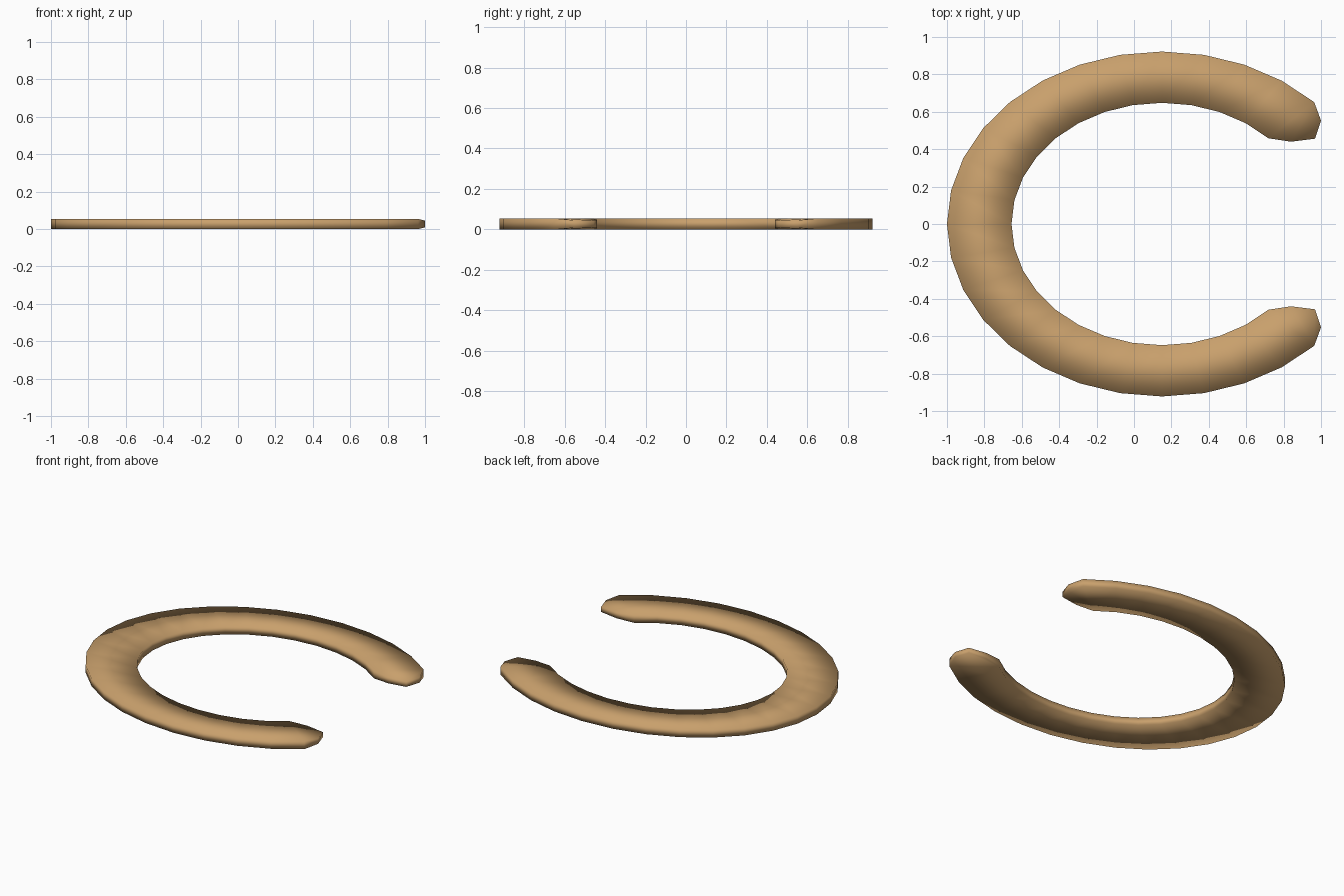
import bpy, bmesh, math

if "Cube" in bpy.data.objects:
    bpy.data.objects.remove(bpy.data.objects["Cube"])

H = 0.054
CX = 0.15
OUTER = (1.15, 0.922)
INNER = (0.805, 0.648)

bm = bmesh.new()


def column(x, y, inset=0.0):
    """Bottom and top vertex at one outline point."""
    return bm.verts.new((x, y, inset)), bm.verts.new((x, y, H - inset))


def ellipse(radii, angle):
    return CX + radii[0] * math.cos(angle), radii[1] * math.sin(angle)


def plates(cols):
    """Matching top and bottom faces over an outline of columns."""
    bm.faces.new([c[1] for c in cols])
    bm.faces.new([c[0] for c in reversed(cols)])


def wall(a, b):
    bm.faces.new((a[0], b[0], b[1], a[1]))


# Open elliptical band, 24 of 32 segments
angles = [math.radians(45 + 11.25 * i) for i in range(25)]
outer = [column(*ellipse(OUTER, a)) for a in angles]
inner = [column(*ellipse(INNER, a)) for a in angles]
for i in range(24):
    plates([outer[i], outer[i + 1], inner[i + 1], inner[i]])
    wall(outer[i], outer[i + 1])
    wall(inner[i + 1], inner[i])

# Rounded, slightly thinned tips
for side, o, n in ((1, outer[0], inner[0]), (-1, outer[-1], inner[-1])):
    p = column(0.84, 0.44 * side, 0.006)
    q = column(0.968, 0.456 * side, 0.009)
    t = column(1.0, 0.553 * side, 0.009)
    plates([o, n, p, q])
    plates([o, q, t])
    for a, b in ((n, p), (p, q), (q, t), (t, o)):
        wall(a, b)

bmesh.ops.recalc_face_normals(bm, faces=bm.faces[:])
mesh = bpy.data.meshes.new("open_ring")
bm.to_mesh(mesh)
bm.free()
mesh.shade_smooth()

# Tan material
mat = bpy.data.materials.new("tan")
mat.diffuse_color = (0.58, 0.35, 0.15, 1)
mat.use_nodes = True
mat.node_tree.nodes["Principled BSDF"].inputs["Base Color"].default_value = mat.diffuse_color
mesh.materials.append(mat)

ring = bpy.data.objects.new("open_ring", mesh)
bpy.context.collection.objects.link(ring)
